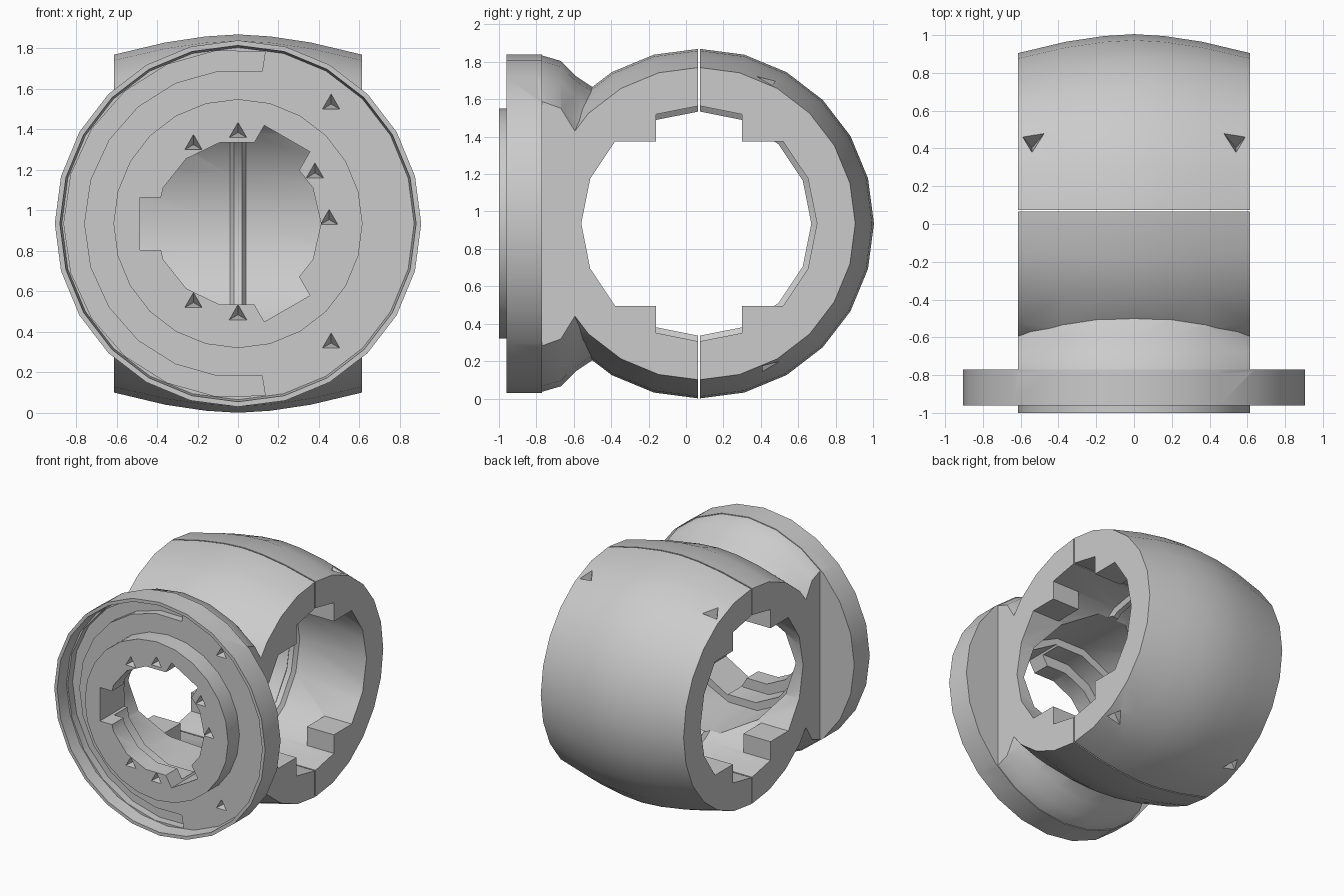
import bpy, bmesh, math
from mathutils import Vector, Matrix

cube = bpy.data.objects.get("Cube")
if cube:
    bpy.data.objects.remove(cube, do_unlink=True)

CY, CZ, HALF = 0.07, 0.935, 0.613   # ring axis position and half width
FLOOR = -0.86                       # depth of the recess in the flange face
grey = bpy.data.materials.new("light_grey")
grey.use_nodes = True
colour = (0.6, 0.6, 0.6, 1)
grey.diffuse_color = colour
grey.node_tree.nodes["Principled BSDF"].inputs["Base Color"].default_value = colour


def finish(name, bm):
    bmesh.ops.remove_doubles(bm, verts=bm.verts, dist=1e-5)
    bmesh.ops.recalc_face_normals(bm, faces=bm.faces)
    mesh = bpy.data.meshes.new(name)
    bm.to_mesh(mesh)
    bm.free()
    mesh.materials.append(grey)
    ob = bpy.data.objects.new(name, mesh)
    bpy.context.collection.objects.link(ob)
    return ob


def lathe(name, profile, axis, segments, start=0, sweep=360):
    """Turn a closed (radius, along) profile about the x or y axis."""
    bm = bmesh.new()
    full = sweep == 360
    rings = []
    for i in range(segments if full else segments + 1):
        t = math.radians(start + sweep * i / segments)
        c, s = math.cos(t), math.sin(t)
        rings.append([bm.verts.new((a, CY + r * c, CZ + r * s) if axis == "x"
                                   else (r * c, a, CZ + r * s)) for r, a in profile])
    n = len(profile)
    for i in range(segments):
        p, q = rings[i], rings[(i + 1) % len(rings)]
        for j in range(n):
            k = (j + 1) % n
            if profile[j][0] or profile[k][0]:
                bm.faces.new((p[j], p[k], q[k], q[j]))
    if not full:
        bm.faces.new(rings[0])
        bm.faces.new(rings[-1])
    return finish(name, bm)


def box(name, low, high, turn=0):
    """Box between two corners, turned about the flange axis."""
    bm = bmesh.new()
    low, high = Vector(low), Vector(high)
    bmesh.ops.create_cube(bm, size=1)
    for v in bm.verts:
        v.co = (low + high) / 2 + Vector([c * d for c, d in zip(v.co, high - low)])
    if turn:
        bmesh.ops.rotate(bm, verts=bm.verts, cent=(0, 0, CZ),
                         matrix=Matrix.Rotation(math.radians(turn), 3, "Y"))
    return finish(name, bm)


def pit(at, inward, size=0.06):
    """Three-sided pointed cutter sinking into a surface."""
    bm = bmesh.new()
    bmesh.ops.create_cone(bm, segments=3, radius1=size, radius2=0, depth=0.12, cap_ends=True)
    inward = Vector(inward).normalized()
    bm.transform(Matrix.Translation(Vector(at) + inward * 0.04)
                 @ inward.to_track_quat("Z", "Y").to_matrix().to_4x4())
    return finish("pit_cutter", bm)


def boolean(ob, other, operation="DIFFERENCE"):
    mod = ob.modifiers.new("cut", "BOOLEAN")
    mod.operation, mod.solver, mod.object = operation, "EXACT", other
    bpy.context.view_layer.objects.active = ob
    bpy.ops.object.modifier_apply(modifier=mod.name)
    bpy.data.objects.remove(other, do_unlink=True)


# Barrel-shaped ring
barrel = [(0, -HALF), (0.835, -HALF), (0.895, -0.36), (0.925, -0.16), (0.935, 0),
          (0.925, 0.16), (0.895, 0.36), (0.835, HALF), (0, HALF)]
body = lathe("front_clamp", barrel, "x", 24)

# Rounded neck, trimmed flush with the ring sides
neck = lathe("neck", [(0, -0.82), (0.9, -0.82), (0.905, -0.79), (0.87, -0.67), (0.79, -0.59),
                      (0.73, -0.5), (0.6, -0.4), (0, -0.4)], "y", 24)
boolean(neck, box("neck_trim", (-HALF, -0.95, -0.5), (HALF, 0, 2.5)), "INTERSECT")
boolean(body, neck, "UNION")

# Round flange with a raised hub, an annular recess and a thin outer rim
flange = lathe("flange", [(0, -1), (0.615, -1), (0.615, FLOOR), (0.87, FLOOR), (0.88, -0.96),
                          (0.905, -0.96), (0.905, -0.77), (0, -0.77)], "y", 24)
boolean(body, flange, "UNION")

# Bore with centre rib and stepped tabs at both ends
bore = lathe("bore_cutter", [(0, -0.7), (0.63, -0.7), (0.63, -0.04), (0.6, -0.02), (0.6, 0.02),
                             (0.63, 0.04), (0.63, 0.7), (0, 0.7)], "x", 16)
for sx in (-1, 1):
    for sy in (-1, 1):
        for sz in (-1, 1):
            pts = [(sx * 0.38, CY + sy * 0.23, CZ + sz * 0.44),
                   (sx * 0.8, CY + sy * 0.65, CZ + sz * 0.8)]
            low, high = [[f(c) for c in zip(*pts)] for f in (min, max)]
            boolean(bore, box("tab", low, high))
boolean(body, bore)

# Front opening, widening in steps behind the face plate, with three keyed notches
boolean(body, lathe("opening_cutter", [(0, -1.1), (0.41, -1.1), (0.41, -0.86), (0.49, -0.86),
                                       (0.49, -0.7), (0.55, -0.7), (0.55, -0.2), (0, -0.2)],
                    "y", 14))
for turn in (0, 120, 240):
    boolean(body, box("notch_cutter", (-0.485, -1.1, CZ - 0.13), (-0.2, -0.6, CZ + 0.13), turn))

# Deeper curved channel around one side of the recess
boolean(body, lathe("channel_cutter", [(0.76, -0.9), (0.86, -0.9), (0.86, -0.8),
                                       (0.76, -0.8)], "y", 12, 81, 198))

# Small pointed pits on the hub and in the recess
for x, z in ((0.38, 0.25), (0.45, 0.02), (-0.22, 0.39), (-0.22, -0.39), (0, 0.45), (0, -0.45)):
    boolean(body, pit((x, -1, CZ + z), (0, 1, 0)))
for sz in (-1, 1):
    boolean(body, pit((0.46, FLOOR, CZ + sz * 0.59), (0, 1, 0)))

# Pits on the shoulders of the rear half
for sx in (-1, 1):
    for sz in (-1, 1):
        boolean(body, pit((sx * 0.54, CY + 0.37, CZ + sz * 0.765), (0, -0.4, -sz), 0.08))

# Split into two halves with a narrow gap
rear = body.copy()
rear.data = body.data.copy()
rear.name = "rear_clamp"
bpy.context.collection.objects.link(rear)
boolean(body, box("front_side", (-2, -2, -2), (2, CY - 0.005, 3)), "INTERSECT")
boolean(rear, box("rear_side", (-2, CY + 0.005, -2), (2, 2, 3)), "INTERSECT")

# Smooth curves with sharp edges
for ob in (body, rear):
    bpy.ops.object.select_all(action="DESELECT")
    ob.select_set(True)
    bpy.context.view_layer.objects.active = ob
    bpy.ops.object.shade_smooth_by_angle(angle=math.radians(32))
